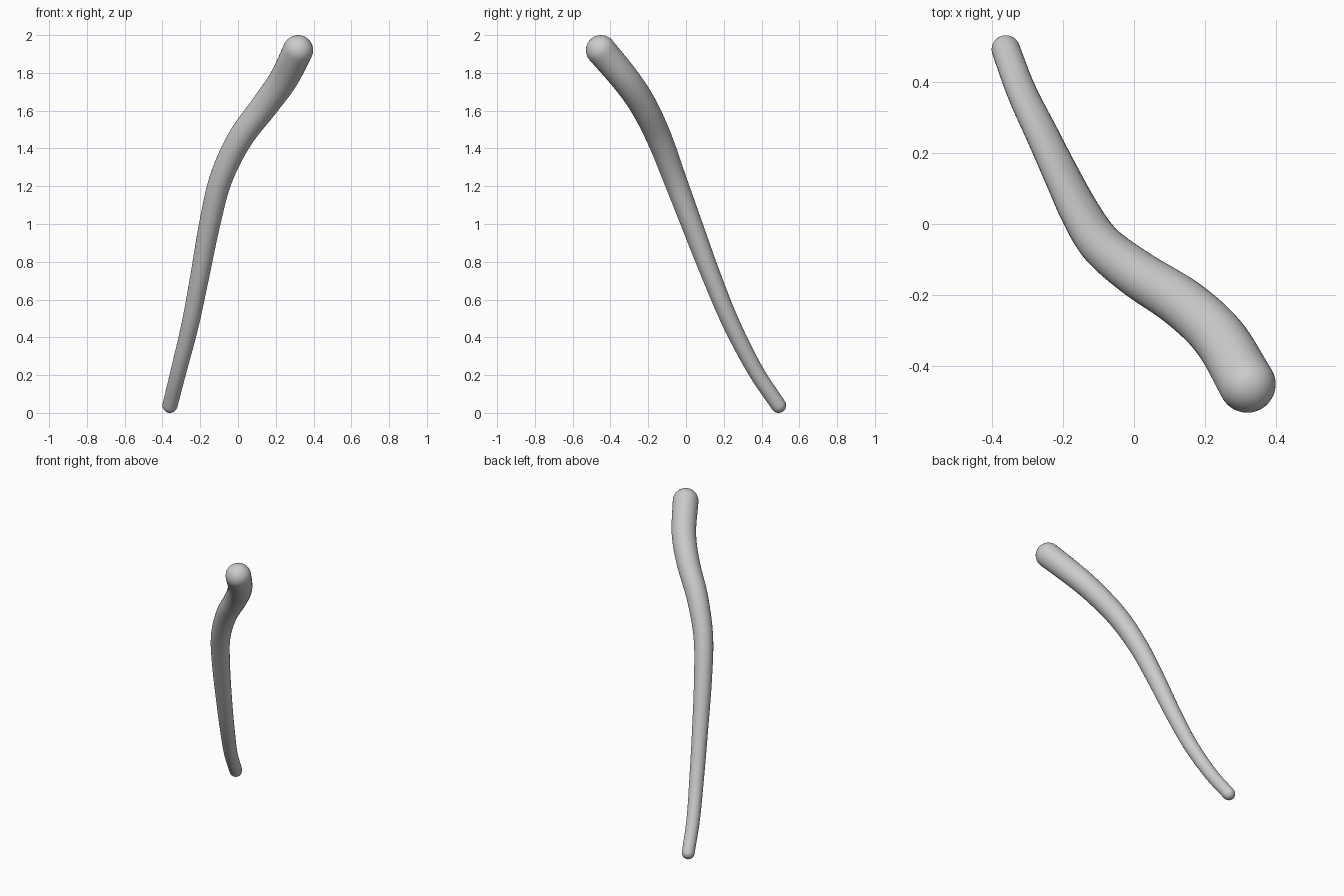
import bpy
import math
from mathutils import Vector

if "Cube" in bpy.data.objects:
    bpy.data.objects.remove(bpy.data.objects["Cube"])

# Centre line (x, y, z) and radius, from the thin foot to the thick head
KEYS = [
    (-0.36, 0.49, 0.04, 0.040), (-0.315, 0.37, 0.22, 0.042),
    (-0.255, 0.245, 0.46, 0.046), (-0.205, 0.14, 0.71, 0.050),
    (-0.15, 0.03, 1.00, 0.056), (-0.09, -0.06, 1.24, 0.061),
    (0.01, -0.14, 1.45, 0.067), (0.14, -0.225, 1.625, 0.072),
    (0.24, -0.32, 1.765, 0.076), (0.318, -0.45, 1.92, 0.080),
]
SIDES, STEPS, CAP = 32, 8, 8


def catmull(a, b, c, d, t):
    return 0.5 * (2 * b + (c - a) * t + (2 * a - 5 * b + 4 * c - d) * t * t
                  + (3 * b - a - 3 * c + d) * t ** 3)


# Smooth path through the keys
pts = [Vector(k) for k in KEYS]
pts = [2 * pts[0] - pts[1]] + pts + [2 * pts[-1] - pts[-2]]
path = [catmull(*pts[i:i + 4], s / STEPS)
        for i in range(len(pts) - 3) for s in range(STEPS)] + [pts[-2]]


def round_end(end, inner):
    """Hemisphere rings continuing past the end of the path."""
    out = (end.xyz - inner.xyz).normalized()
    rings = []
    for i in range(1, CAP + 1):
        a = math.pi / 2 * min(i / CAP, 0.985)
        p = end.xyz + out * end.w * math.sin(a)
        rings.append(Vector((*p, end.w * math.cos(a))))
    return rings


path = round_end(path[0], path[1])[::-1] + path + round_end(path[-1], path[-2])

# Tapered, bent rod with rounded ends, skinned ring by ring
verts, faces = [], []
side = Vector((1, 0, 0))
for i, p in enumerate(path):
    tangent = (path[min(i + 1, len(path) - 1)].xyz - path[max(i - 1, 0)].xyz).normalized()
    side = (side - tangent * side.dot(tangent)).normalized()
    up = tangent.cross(side)
    for j in range(SIDES):
        a = 2 * math.pi * j / SIDES
        verts.append(p.xyz + p.w * (side * math.cos(a) + up * math.sin(a)))
for i in range(len(path) - 1):
    for j in range(SIDES):
        k = (j + 1) % SIDES
        faces.append((i * SIDES + j, i * SIDES + k, (i + 1) * SIDES + k, (i + 1) * SIDES + j))
faces.append(tuple(range(SIDES))[::-1])
faces.append(tuple(range(len(verts) - SIDES, len(verts))))

mesh = bpy.data.meshes.new("curved_rod")
mesh.from_pydata(verts, [], faces)
mesh.shade_smooth()
rod = bpy.data.objects.new("curved_rod", mesh)
bpy.context.collection.objects.link(rod)
